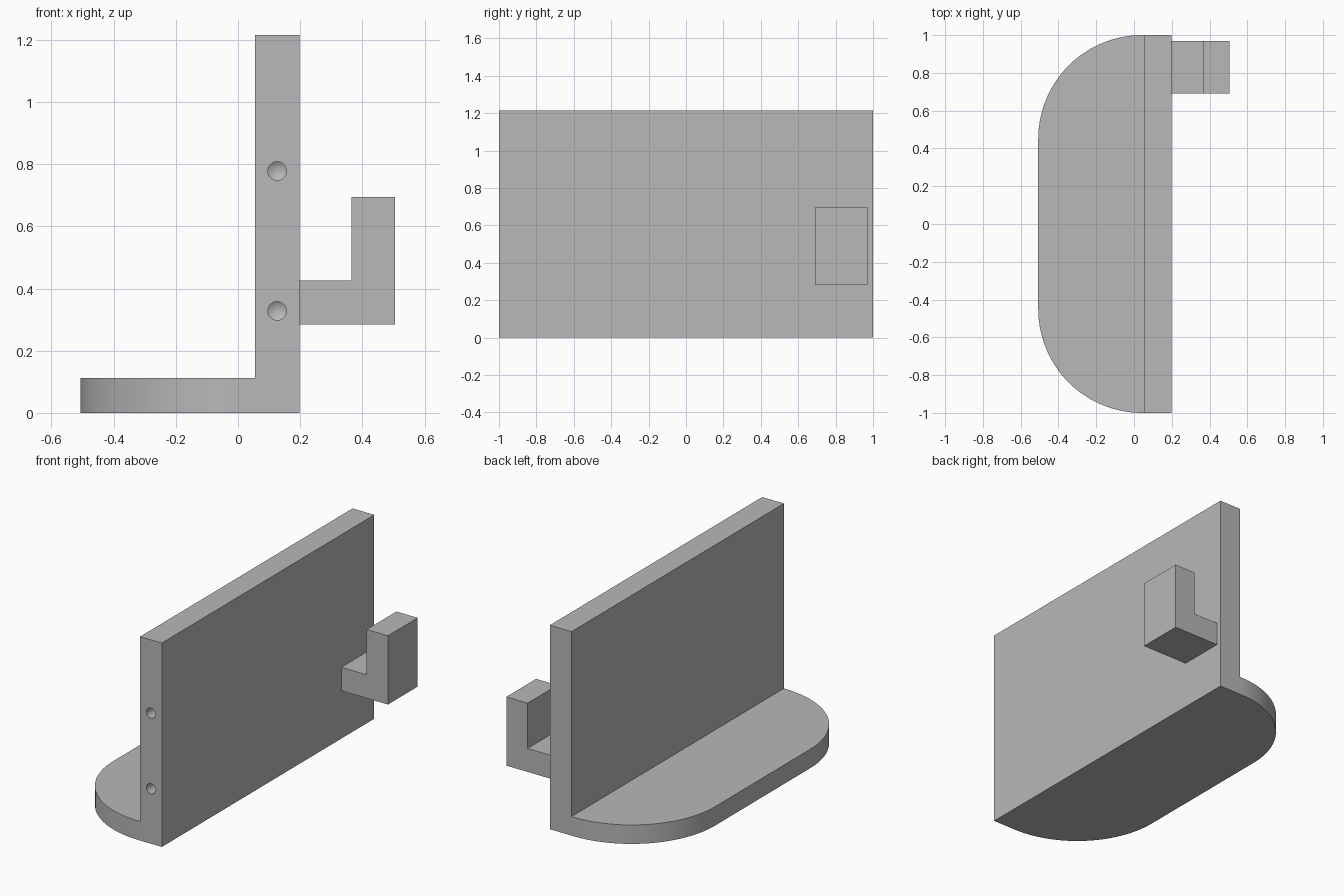
import bpy, bmesh, math
from mathutils import Matrix

if "Cube" in bpy.data.objects:
    bpy.data.objects.remove(bpy.data.objects["Cube"], do_unlink=True)

WALL_IN, WALL_OUT = 0.055, 0.198
HOLE_X, HOLE_R = 0.126, 0.03

grey = bpy.data.materials.new("plain grey")
grey.use_nodes = True
colour = (0.48, 0.48, 0.48, 1)
grey.diffuse_color = colour
grey.node_tree.nodes["Principled BSDF"].inputs["Base Color"].default_value = colour


def prism(name, outline, offset):
    """Extrude a closed outline along the offset vector."""
    bm = bmesh.new()
    face = bm.faces.new([bm.verts.new(p) for p in outline])
    out = bmesh.ops.extrude_face_region(bm, geom=[face])
    moved = [v for v in out["geom"] if isinstance(v, bmesh.types.BMVert)]
    bmesh.ops.translate(bm, verts=moved, vec=offset)
    return finish(name, bm)


def finish(name, bm):
    bmesh.ops.recalc_face_normals(bm, faces=bm.faces)
    mesh = bpy.data.meshes.new(name)
    bm.to_mesh(mesh)
    bm.free()
    mesh.materials.append(grey)
    ob = bpy.data.objects.new(name, mesh)
    bpy.context.collection.objects.link(ob)
    return ob


def combine(target, tool, operation):
    """Apply a boolean and discard the tool."""
    mod = target.modifiers.new(operation.lower(), "BOOLEAN")
    mod.object, mod.operation, mod.solver = tool, operation, "EXACT"
    bpy.context.view_layer.objects.active = target
    bpy.ops.object.modifier_apply(modifier=mod.name)
    bpy.data.objects.remove(tool, do_unlink=True)


# Upright wall
bracket = prism("wall_bracket", [(WALL_IN, -1, 0), (WALL_OUT, -1, 0),
                                 (WALL_OUT, -1, 1.215), (WALL_IN, -1, 1.215)], (0, 2, 0))

# Shelf with two large rounded corners
radius, arc_x, steps = 0.55, 0.043, 28
arc = [(arc_x - radius * math.sin(a), 1 - radius + radius * math.cos(a), 0)
       for a in (math.pi / 2 * i / steps for i in range(steps + 1))]
shelf_outline = ([(HOLE_X, 1, 0)] + arc
                 + [(x, -y, z) for x, y, z in reversed(arc)] + [(HOLE_X, -1, 0)])
combine(bracket, prism("shelf", shelf_outline, (0, 0, 0.113)), "UNION")

# Upturned hook on the outer side
hook_profile = [(0.16, 0.285), (0.505, 0.285), (0.505, 0.695),
                (0.365, 0.695), (0.365, 0.425), (0.16, 0.425)]
hook = prism("hook", [(x, 0.69, z) for x, z in hook_profile], (0, 0.28, 0))
combine(bracket, hook, "UNION")

# Two drilled holes with conical bottoms in the front edge
for z in (0.328, 0.778):
    bm = bmesh.new()
    ring = bmesh.ops.create_circle(bm, segments=32, radius=HOLE_R, cap_ends=True,
                                   matrix=Matrix.Translation((HOLE_X, -1.05, z))
                                   @ Matrix.Rotation(math.pi / 2, 4, "X"))
    out = bmesh.ops.extrude_face_region(bm, geom=bm.faces[:])
    tip = [v for v in out["geom"] if isinstance(v, bmesh.types.BMVert)]
    bmesh.ops.translate(bm, verts=tip, vec=(0, 0.25, 0))
    cap = [f for f in out["geom"] if isinstance(f, bmesh.types.BMFace)]
    point = bmesh.ops.poke(bm, faces=cap)["verts"]
    bmesh.ops.translate(bm, verts=point, vec=(0, 0.02, 0))
    combine(bracket, finish("hole_cutter", bm), "DIFFERENCE")

# Smooth the curved corners and holes, keep the edges sharp
bpy.ops.object.select_all(action="DESELECT")
bracket.select_set(True)
bpy.context.view_layer.objects.active = bracket
bpy.ops.object.shade_smooth_by_angle(angle=math.radians(25))
